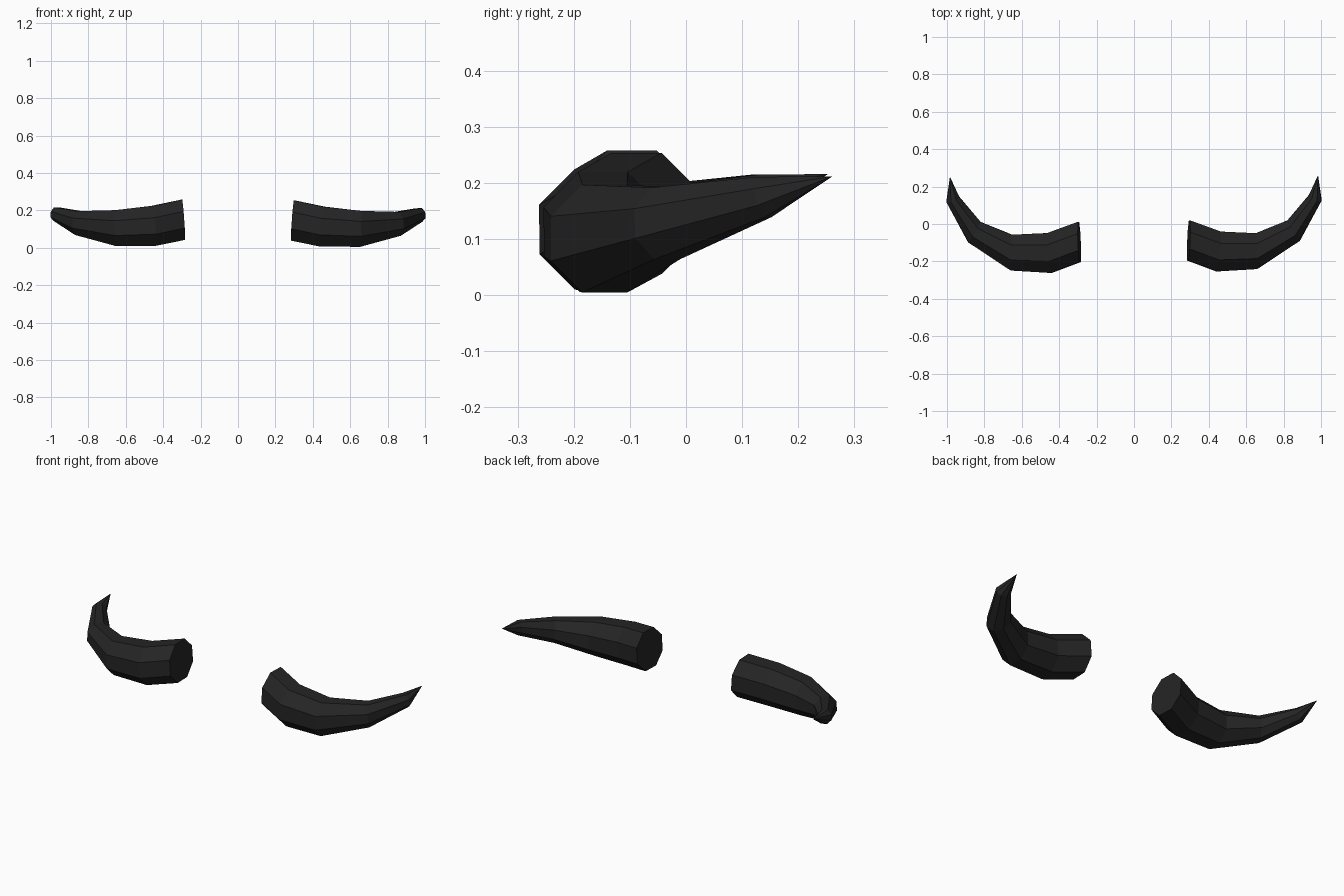
import bpy, bmesh, math
from mathutils import Vector

if "Cube" in bpy.data.objects:
    bpy.data.objects.remove(bpy.data.objects["Cube"])

black = bpy.data.materials.new("horn black")
black.diffuse_color = (0.018, 0.018, 0.018, 1)
black.use_nodes = True
black.node_tree.nodes["Principled BSDF"].inputs["Base Color"].default_value = black.diffuse_color

SIDES = 8
# rings from root to tip: centre, direction of the horn, distance to a flat side
RINGS = [
    ((0.292, -0.088, 0.146), (1.00, -0.04, -0.07), 0.108),
    ((0.452, -0.147, 0.113), (0.99, -0.10, -0.08), 0.107),
    ((0.655, -0.145, 0.101), (1.00, 0.03, -0.03), 0.096),
    ((0.853, -0.036, 0.128), (0.86, 0.50, 0.08), 0.064),
    ((0.968, 0.138, 0.175), (0.38, 0.92, 0.25), 0.037),
]
TIP = (0.984, 0.261, 0.212)


def horn(name, side, shift):
    """Octagonal tapering horn; side = -1 mirrors it to the other half."""
    bm = bmesh.new()

    def vert(p):
        return bm.verts.new((side * p[0], p[1] + shift[0], p[2] + shift[1]))

    loops = []
    for centre, direction, flat in RINGS:
        n = Vector(direction).normalized()
        u = n.cross(Vector((0, 0, 1))).normalized()
        v = u.cross(n)
        r = flat / math.cos(math.pi / SIDES)
        loop = []
        for i in range(SIDES):
            a = (i + 0.5) * 2 * math.pi / SIDES
            loop.append(vert(Vector(centre) + r * (math.cos(a) * u + math.sin(a) * v)))
        loops.append(loop)
    # side walls
    for a, b in zip(loops, loops[1:]):
        for i in range(SIDES):
            j = (i + 1) % SIDES
            bm.faces.new((a[i], a[j], b[j], b[i]))
    # pointed tip and flat root
    tip = vert(TIP)
    for i in range(SIDES):
        bm.faces.new((loops[-1][i], loops[-1][(i + 1) % SIDES], tip))
    bm.faces.new(loops[0])
    bmesh.ops.recalc_face_normals(bm, faces=bm.faces)
    mesh = bpy.data.meshes.new(name)
    bm.to_mesh(mesh)
    bm.free()
    mesh.materials.append(black)
    obj = bpy.data.objects.new(name, mesh)
    bpy.context.collection.objects.link(obj)


horn("right_horn", 1, (0, 0))
horn("left_horn", -1, (-0.008, 0.004))
